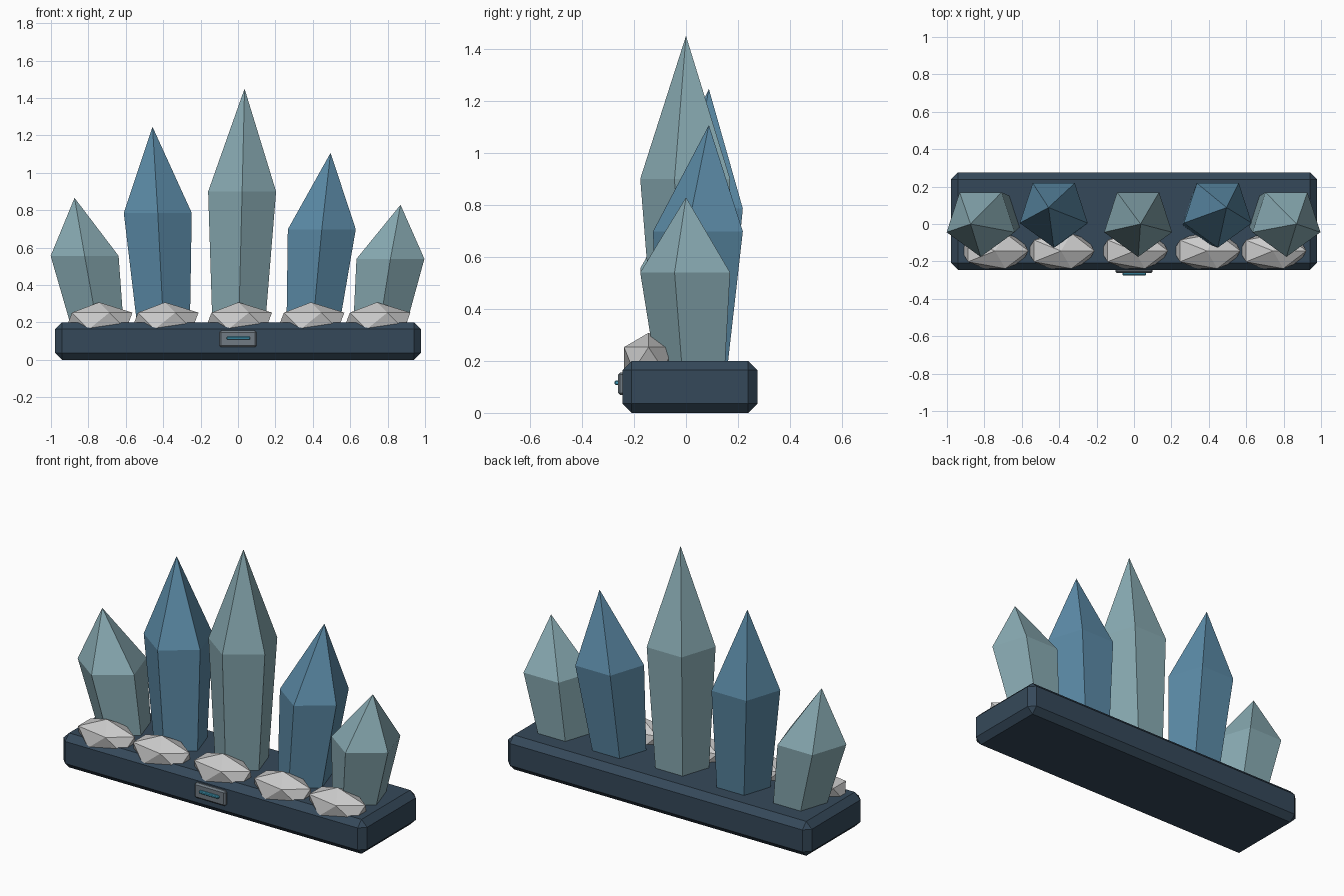
import bpy, bmesh
from math import cos, sin, radians
from mathutils import Matrix, Vector

if "Cube" in bpy.data.objects:
    bpy.data.objects.remove(bpy.data.objects["Cube"])


def material(name, rgb):
    m = bpy.data.materials.new(name)
    m.diffuse_color = (*[(c / 255) ** 2.2 for c in rgb], 1)
    m.use_nodes = True
    m.node_tree.nodes["Principled BSDF"].inputs["Base Color"].default_value = m.diffuse_color
    return m


SLATE = material("slate", (56, 74, 90))
TEAL = material("pale_teal", (136, 170, 178))
BLUE = material("deep_blue", (92, 138, 166))
METAL = material("plate_metal", (112, 122, 130))
GLOW = material("light_blue", (70, 160, 190))


def finish(name, bm, mat=None):
    bmesh.ops.recalc_face_normals(bm, faces=bm.faces)
    mesh = bpy.data.meshes.new(name)
    bm.to_mesh(mesh)
    bm.free()
    if mat:
        mesh.materials.append(mat)
    ob = bpy.data.objects.new(name, mesh)
    bpy.context.collection.objects.link(ob)
    return ob


def chamfered_box(name, centre, size, bevel, mat):
    bm = bmesh.new()
    bmesh.ops.create_cube(bm, size=1, matrix=Matrix.Translation(centre) @ Matrix.Diagonal((*size, 1)))
    bmesh.ops.bevel(bm, geom=bm.edges[:], offset=bevel, segments=1, affect='EDGES')
    return finish(name, bm, mat)


def crystal(name, base, shoulder, tip, mat):
    # five-sided shaft widening to the shoulder, then a point
    bm = bmesh.new()
    rings = []
    for centre, r in ((base, 0.148), (shoulder, 0.191)):
        rings.append([bm.verts.new(Vector(centre) + Vector((r * cos(a), r * sin(a), 0)))
                      for a in (radians(-90 + 72 * i) for i in range(5))])
    apex = bm.verts.new(tip)
    low, high = rings
    bm.faces.new(low)
    for i in range(5):
        j = (i + 1) % 5
        bm.faces.new((low[i], low[j], high[j], high[i]))
        bm.faces.new((high[i], high[j], apex))
    return finish(name, bm, mat)


def rock(name, x):
    bm = bmesh.new()
    bmesh.ops.create_icosphere(bm, subdivisions=1, radius=1,
                               matrix=Matrix.Translation((x, -0.144, 0.208)) @ Matrix.Diagonal((0.2, 0.111, 0.1, 1)))
    return finish(name, bm)


# Base slab
chamfered_box("base", (0, 0.015, 0.1), (1.955, 0.52, 0.2), 0.036, SLATE)

# Crystals: x and z of base, shoulder and tip; blue ones lean back
rows = [
    (-0.752, -0.82, 0.556, -0.874, 0.866, TEAL),
    (-0.398, -0.429, 0.786, -0.457, 1.246, BLUE),
    (0.004, 0.022, 0.90, 0.035, 1.45, TEAL),
    (0.40, 0.448, 0.698, 0.495, 1.107, BLUE),
    (0.757, 0.815, 0.54, 0.869, 0.829, TEAL),
]
for n, (xb, xs, zs, xt, zt, mat) in enumerate(rows, 1):
    yb, ys, yt = (0.03, 0.015, 0.0) if mat is TEAL else (0.04, 0.064, 0.088)
    crystal(f"crystal_{n}", (xb, yb, 0.18), (xs, ys, zs), (xt, yt, zt), mat)

# Grey rocks along the front
for n, x in enumerate((-0.743, -0.39, 0.003, 0.39, 0.743), 1):
    rock(f"rock_{n}", x)

# Front plate with light bar
chamfered_box("front_plate", (0, -0.245, 0.112), (0.2, 0.034, 0.088), 0.009, METAL)
chamfered_box("light_bar", (0.002, -0.2665, 0.116), (0.126, 0.017, 0.016), 0.004, GLOW)
